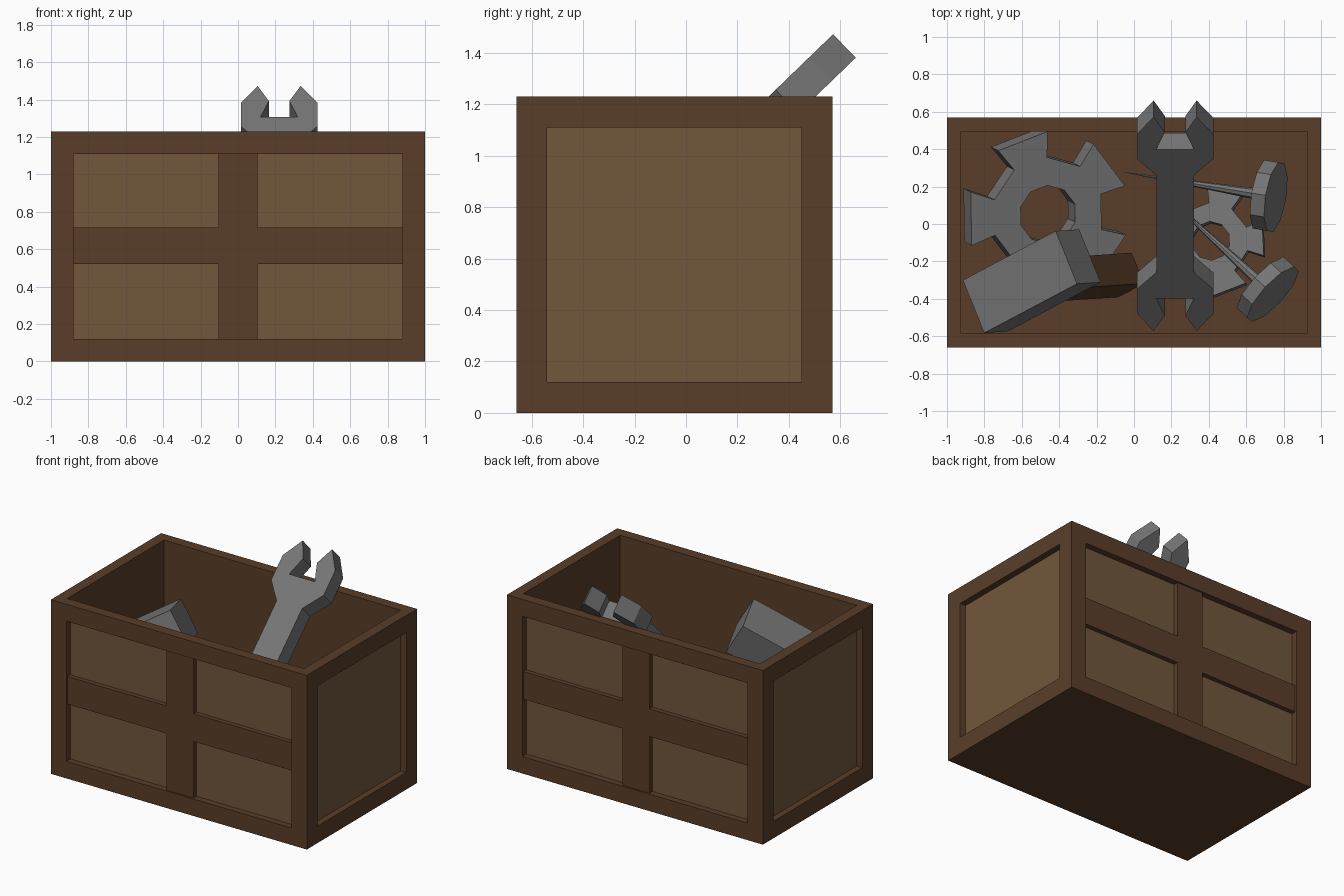
import bpy, bmesh
from math import sin, cos, pi, radians
from mathutils import Vector, Matrix

if "Cube" in bpy.data.objects:
    bpy.data.objects.remove(bpy.data.objects["Cube"])


def material(name, rgb):
    m = bpy.data.materials.new(name)
    m.diffuse_color = (*rgb, 1)
    m.use_nodes = True
    m.node_tree.nodes["Principled BSDF"].inputs["Base Color"].default_value = m.diffuse_color
    return m


DARK = material("dark_wood", (0.10, 0.048, 0.022))
LIGHT = material("light_wood", (0.168, 0.095, 0.045))
STEEL = material("steel", (0.18, 0.18, 0.18))


def finish(bm, name, mats, matrix=Matrix()):
    bmesh.ops.recalc_face_normals(bm, faces=bm.faces)
    me = bpy.data.meshes.new(name)
    bm.to_mesh(me)
    bm.free()
    for m in mats:
        me.materials.append(m)
    ob = bpy.data.objects.new(name, me)
    bpy.context.collection.objects.link(ob)
    ob.matrix_world = matrix
    return ob


def frame(x, y, z, origin):
    """Matrix from three axis vectors and an origin."""
    m = Matrix((x, y, z)).transposed().to_4x4()
    m.translation = origin
    return m


def aim(direction, origin):
    """Matrix whose local z points along direction."""
    return Matrix.Translation(origin) @ Vector(direction).to_track_quat('Z', 'Y').to_matrix().to_4x4()


def box(name, lo, hi, mat, matrix=Matrix()):
    lo, hi = Vector(lo), Vector(hi)
    bm = bmesh.new()
    bmesh.ops.create_cube(bm, size=1, matrix=Matrix.Translation((lo + hi) / 2) @ Matrix.Diagonal((*(hi - lo), 1)))
    return finish(bm, name, [mat], matrix)


def cone(bm, r1, r2, z1, z2, sides):
    bmesh.ops.create_cone(bm, cap_ends=True, segments=sides, radius1=r1, radius2=r2, depth=z2 - z1,
                          matrix=Matrix.Translation((0, 0, (z1 + z2) / 2)))


def sink(bm, face, border, depth):
    """Leave a flat border around a face and push the middle straight in."""
    normal = face.normal.copy()
    bmesh.ops.inset_individual(bm, faces=[face], thickness=border, use_even_offset=True)
    middle = bmesh.ops.extrude_discrete_faces(bm, faces=[face])["faces"][0]
    bmesh.ops.translate(bm, verts=middle.verts, vec=-normal * depth)
    return middle


# Crate: recessed side panels and a hollow inside
Y0, Y1, H = -0.66, 0.57, 1.23
bm = bmesh.new()
bmesh.ops.create_cube(bm, size=1, matrix=Matrix.Translation((0, (Y0 + Y1) / 2, H / 2)) @ Matrix.Diagonal((2, Y1 - Y0, H, 1)))
bm.normal_update()
sides = [f for f in bm.faces if abs(f.normal.z) < 0.5]
top = next(f for f in bm.faces if f.normal.z > 0.5)
for f in sides:
    sink(bm, f, 0.12, 0.045).material_index = 1
sink(bm, top, 0.075, H - 0.08)
finish(bm, "crate", [DARK, LIGHT])

# Cross bars on the front and back
for side, ya, yb in (("front", Y0 + 0.012, Y0 + 0.05), ("back", Y1 - 0.05, Y1 - 0.012)):
    box(side + "_upright_bar", (-0.105, ya, 0.12), (0.105, yb, 1.11), DARK)
    box(side + "_cross_bar", (-0.88, ya, 0.52), (0.88, yb, 0.715), DARK)

# Double-ended wrench, leaning on the back wall
half = [(0.10, 0.36), (0.205, 0.485), (0.205, 0.665), (0.115, 0.795), (0.055, 0.68), (0.10, 0.555)]
end = half + [(-x, y) for x, y in reversed(half)]
outline = end + [(-x, -y) for x, y in end]
bm = bmesh.new()
face = bm.faces.new([bm.verts.new((x, y, 0)) for x, y in outline])
ext = bmesh.ops.extrude_face_region(bm, geom=[face])["geom"]
bmesh.ops.translate(bm, verts=[v for v in ext if isinstance(v, bmesh.types.BMVert)], vec=(0, 0, -0.127))
finish(bm, "wrench", [STEEL], Matrix.Translation((0.22, 0, 0.92)) @ Matrix.Rotation(radians(44), 4, 'X'))


# Gears: ten-sided rings with five flared teeth
def gear(name, scale, first_angle, normal, centre):
    bm = bmesh.new()

    def ring(r):
        return [bm.verts.new((r * cos(a), r * sin(a), 0)) for a in
                (first_angle + (i - 0.5) * pi / 5 for i in range(10))]

    inside, outside = ring(0.158 * scale), ring(0.31 * scale)
    for i in range(10):
        j = (i + 1) % 10
        bm.faces.new((inside[i], outside[i], outside[j], inside[j]))
        if i % 2 == 0:
            a = first_angle + i * pi / 5
            out, across = Vector((cos(a), sin(a), 0)), Vector((-sin(a), cos(a), 0))
            tips = [bm.verts.new((out * 0.425 + across * s) * scale) for s in (-0.145, 0.145)]
            bm.faces.new((outside[i], tips[0], tips[1], outside[j]))
    ext = bmesh.ops.extrude_face_region(bm, geom=bm.faces[:])["geom"]
    bmesh.ops.translate(bm, verts=[v for v in ext if isinstance(v, bmesh.types.BMVert)], vec=(0, 0, -0.15 * scale))
    tilt = Vector((0, 0, 1)).rotation_difference(Vector(normal)).to_matrix().to_4x4()
    finish(bm, name, [STEEL], Matrix.Translation(centre) @ tilt)


gear("large_gear", 1.0, radians(38), (0.27, -0.14, 1), (-0.46, 0.05, 0.38))
gear("small_gear", 0.66, radians(3), (-0.08, 0.1, 1), (0.41, -0.09, 0.21))

# Hammer: box head, square handle running down to the floor
along = Vector((0.5, 0.265, 0.31)).normalized()
down = Vector((0.12, 0.005, -0.215))
down = (down - along * down.dot(along)).normalized()
hammer = frame(along, down.cross(along), down, Vector((-0.61, -0.31, 1.03)) + down * 0.123)
box("hammer_head", (-0.32, -0.155, -0.123), (0.32, 0.155, 0.123), STEEL, hammer)
box("hammer_handle", (-0.09, -0.09, 0.1), (0.09, 0.09, 0.97), DARK, hammer)

# Nails: thin tapered shaft with a wide flat head
for name, tip, head in (("nail_1", (-0.07, 0.28, 0.16), (0.72, 0.15, 0.40)),
                        ("nail_2", (0.14, 0.18, 0.14), (0.715, -0.35, 0.38))):
    axis = Vector(head) - Vector(tip)
    bm = bmesh.new()
    cone(bm, 0.0, 0.033, 0, axis.length, 8)
    cone(bm, 0.195, 0.195, axis.length - 0.04, axis.length + 0.04, 10)
    finish(bm, name, [STEEL], aim(axis, tip))
